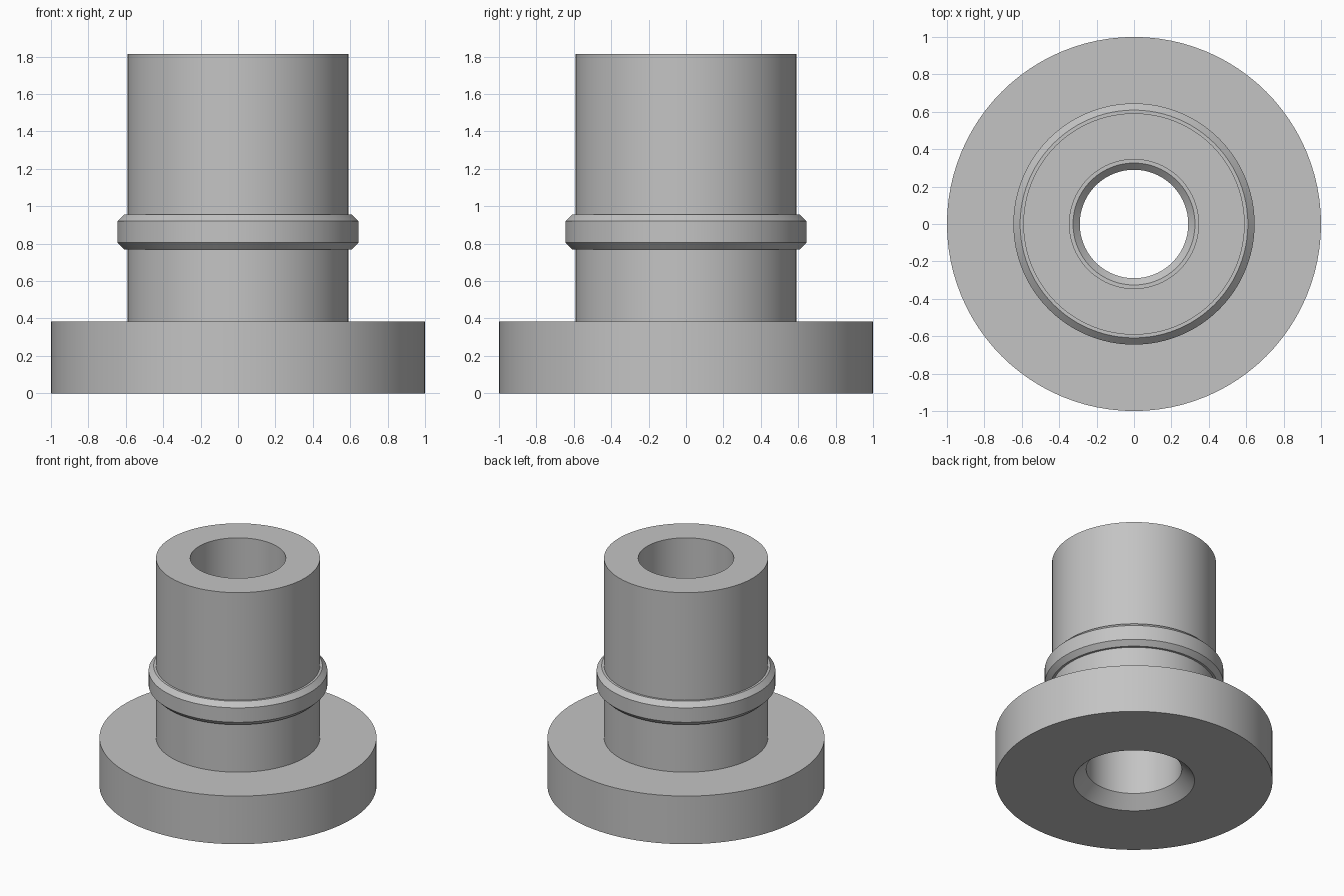
import bpy, bmesh, math

cube = bpy.data.objects.get("Cube")
if cube:
    bpy.data.objects.remove(cube, do_unlink=True)

SEGMENTS = 96

grey = bpy.data.materials.new("plain_grey")
grey.use_nodes = True
colour = (0.55, 0.55, 0.55, 1.0)
grey.diffuse_color = colour
grey.node_tree.nodes["Principled BSDF"].inputs["Base Color"].default_value = colour


def lathe(name, profile):
    """Spin a closed (radius, height) profile round the z axis."""
    bm = bmesh.new()
    verts = [bm.verts.new((r, 0, z)) for r, z in profile]
    edges = [bm.edges.new((v, verts[i - 1])) for i, v in enumerate(verts)]
    bmesh.ops.spin(bm, geom=verts + edges, cent=(0, 0, 0), axis=(0, 0, 1),
                   angle=2 * math.pi, steps=SEGMENTS, use_merge=True)
    bmesh.ops.remove_doubles(bm, verts=bm.verts, dist=1e-5)
    bmesh.ops.recalc_face_normals(bm, faces=bm.faces)
    mesh = bpy.data.meshes.new(name)
    bm.to_mesh(mesh)
    bm.free()
    mesh.materials.append(grey)
    obj = bpy.data.objects.new(name, mesh)
    bpy.context.collection.objects.link(obj)
    bpy.ops.object.select_all(action='DESELECT')
    obj.select_set(True)
    bpy.context.view_layer.objects.active = obj
    bpy.ops.object.shade_smooth_by_angle(angle=math.radians(30))
    return obj


BORE, BODY, FLANGE = 0.345, 0.592, 1.0
FLANGE_TOP, TOP = 0.383, 1.813
LOW, HIGH = 0.769, 0.956        # collar bottom and top
COLLAR_IN, COLLAR_OUT, BEVEL = 0.29, 0.645, 0.036
SINK = 0.092                    # countersink at the bottom of the bore

# Flanged tube and chamfered collar, lathed as one continuous solid
outside = [
    (BORE + SINK, 0), (FLANGE, 0), (FLANGE, FLANGE_TOP), (BODY, FLANGE_TOP),
    (BODY, LOW), (COLLAR_OUT - BEVEL, LOW), (COLLAR_OUT, LOW + BEVEL),
    (COLLAR_OUT, HIGH - BEVEL), (COLLAR_OUT - BEVEL, HIGH), (BODY, HIGH),
    (BODY, TOP),
]
inside = [
    (BORE, TOP), (BORE, HIGH), (COLLAR_IN + BEVEL, HIGH),
    (COLLAR_IN, HIGH - BEVEL), (COLLAR_IN, LOW + BEVEL),
    (COLLAR_IN + BEVEL, LOW), (BORE, LOW), (BORE, SINK),
]
lathe("flanged_bushing", outside + inside)
